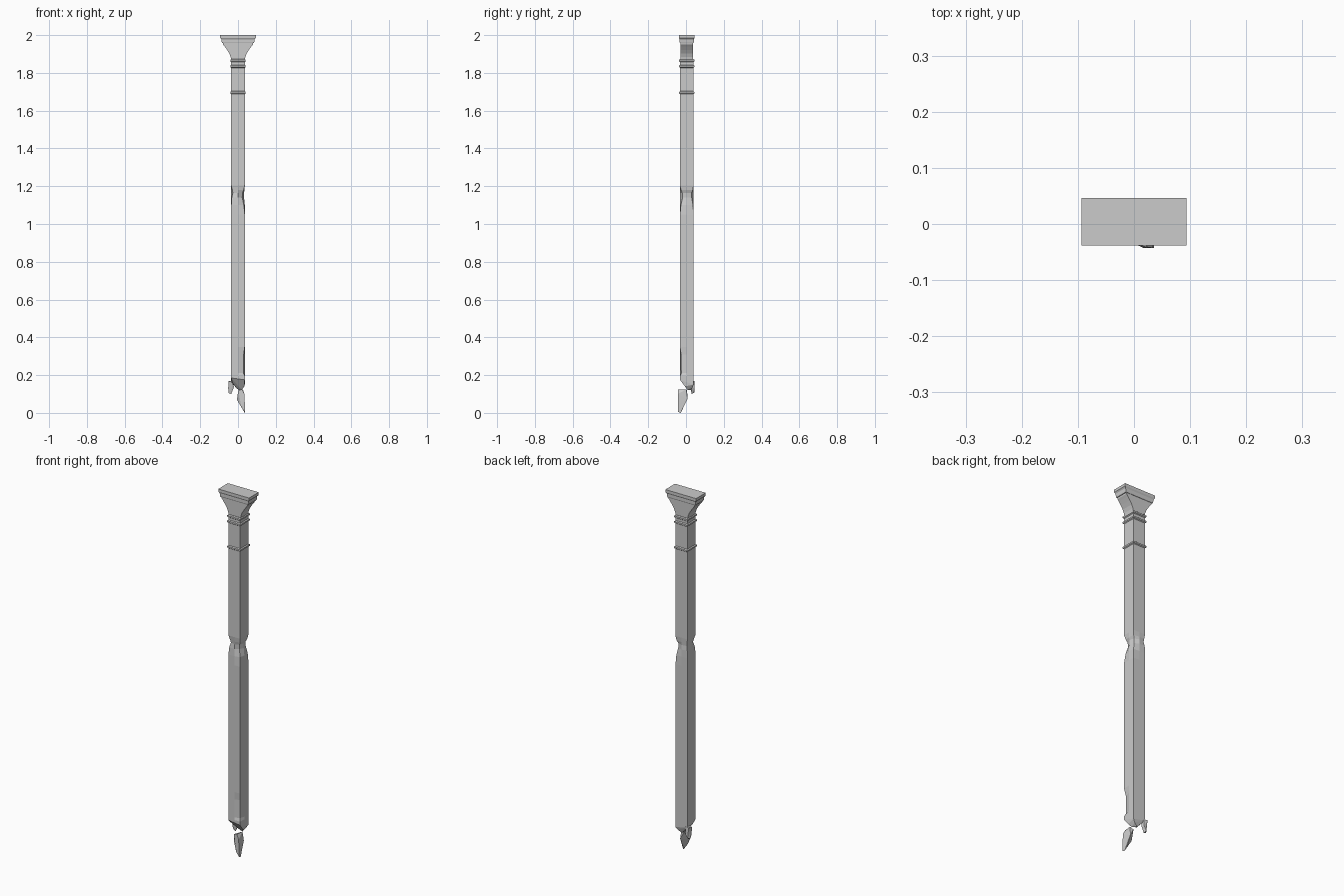
import bpy, bmesh

if "Cube" in bpy.data.objects:
    bpy.data.objects.remove(bpy.data.objects["Cube"])

YC = 0.004   # centre of the column in y
H = 0.036    # half width of the shaft


def finish(bm, name):
    bmesh.ops.recalc_face_normals(bm, faces=bm.faces)
    me = bpy.data.meshes.new(name)
    bm.to_mesh(me)
    bm.free()
    ob = bpy.data.objects.new(name, me)
    bpy.context.collection.objects.link(ob)
    return ob


def loft(name, rings):
    """Skin a stack of point rings and cap both ends."""
    bm = bmesh.new()
    rows = [[bm.verts.new(p) for p in r] for r in rings]
    for a, b in zip(rows, rows[1:]):
        for i in range(len(a)):
            j = (i + 1) % len(a)
            bm.faces.new((a[i], a[j], b[j], b[i]))
    bm.faces.new(rows[0])
    bm.faces.new(rows[-1])
    return finish(bm, name)


def rect(hx, hy, z):
    return [(sx * hx, YC + sy * hy, z) for sx, sy in ((-1, -1), (1, -1), (1, 1), (-1, 1))]


def hull(name, pts):
    bm = bmesh.new()
    for p in pts:
        bm.verts.new(p)
    bmesh.ops.convex_hull(bm, input=bm.verts[:])
    return finish(bm, name)


def chipped(z, corners=(0, 0, 0, 0), right=0):
    """Square ring with mid points; corners (fl, fr, br, bl) pushed inwards."""
    fl, fr, br, bl = [H - d for d in corners]
    pts = [(-fl, -fl), (0, -H), (fr, -fr), (H - right, 0),
           (br, br), (0, H), (-bl, bl), (-H, 0)]
    return [(x, YC + y, z) for x, y in pts]


# Shaft with the chipped waist and the small chip near the foot
loft("shaft", [
    chipped(0.195),
    chipped(0.21, (0, .007, 0, 0)),
    chipped(0.31, (0, .006, 0, 0)),
    chipped(0.35),
    chipped(1.05),
    chipped(1.10, (0, .005, .003, 0)),
    chipped(1.14, (.003, .014, .010, .001), .004),
    chipped(1.165, (.009, .012, .010, .005), .005),
    chipped(1.18, (.006, .006, .004, .003), .001),
    chipped(1.205),
    chipped(1.87),
])

# Broken foot of the shaft
hull("broken_end", rect(H, H, 0.195) + [
    (-H, YC - H, .185), (H, YC - H, .175), (H, YC + H, .15), (-H, YC + H, .165),
    (.033, -.005, .14), (-.008, .012, .13), (.004, .028, .122), (.02, .008, .122),
    (.025, .035, .135), (-.03, -.01, .16)])

# Loose fragments below the break
hull("large_fragment", [
    (.002, -.036, .12), (.022, -.041, .125), (.026, .002, .125), (.008, .006, .115),
    (-.006, -.025, .07), (.03, .008, .075), (.036, -.043, .05), (.034, -.043, .10),
    (.018, -.043, .03), (.036, -.043, .005), (.036, -.028, 0), (.03, -.018, .02)])
hull("small_fragment", [
    (-.05, .02, .165), (-.03, .022, .17), (-.026, .042, .168), (-.048, .045, .17),
    (-.052, .025, .13), (-.022, .03, .135), (-.027, .045, .13),
    (-.05, .032, .105), (-.036, .03, .1), (-.04, .044, .108)])

# Thin bands around the neck
for i, z in enumerate((1.695, 1.835, 1.865)):
    loft(f"neck_band_{i + 1}", [rect(H, H, z - .008), rect(.041, .041, z - .004),
                               rect(.041, .041, z + .004), rect(H, H, z + .008)])

# Flared bracket, widening only in x
flare = [(.036, 1.865), (.039, 1.885), (.046, 1.903), (.058, 1.922),
         (.071, 1.94), (.079, 1.95), (.081, 1.962)]
loft("bracket", [rect(x, H - .002, z) for x, z in flare])

# Stepped top slab
loft("top_slab", [rect(.084, .036, 1.957), rect(.086, .038, 1.962), rect(.088, .038, 1.978),
                  rect(.094, .042, 1.985), rect(.094, .042, 2.0)])
